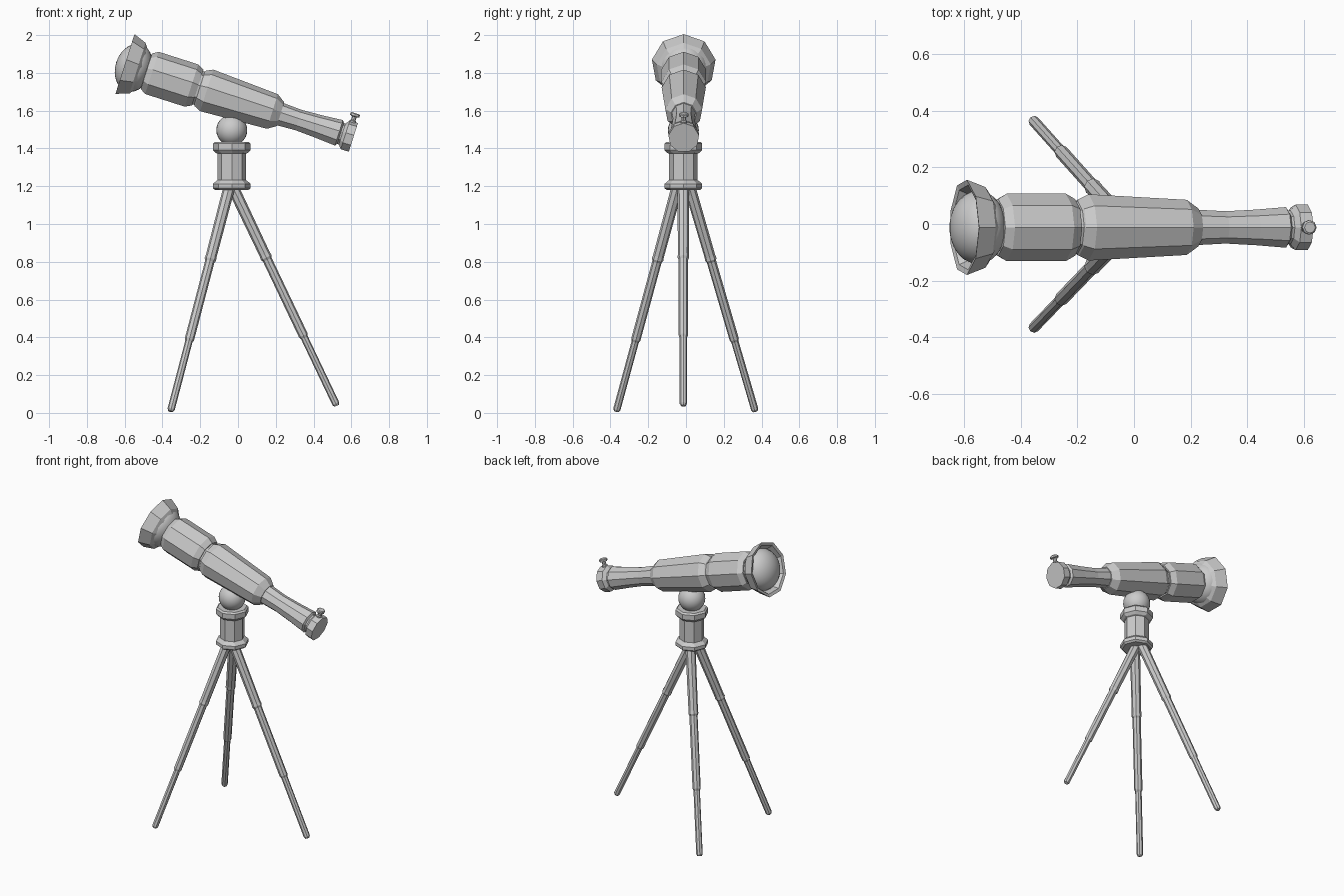
import bpy, bmesh, math
from mathutils import Vector, Matrix

if "Cube" in bpy.data.objects:
    bpy.data.objects.remove(bpy.data.objects["Cube"])


def lathe(name, origin, axis, ref, profile, sides):
    """Faceted solid of revolution; profile is (distance along axis, radius)."""
    origin, axis = Vector(origin), Vector(axis).normalized()
    ref = Vector(ref)
    ref = (ref - axis * ref.dot(axis)).normalized()
    side = axis.cross(ref)
    bm = bmesh.new()
    rings = []
    for t, r in profile:
        ring = []
        for i in range(sides):
            a = 2 * math.pi * i / sides
            ring.append(bm.verts.new(origin + axis * t + (ref * math.cos(a) + side * math.sin(a)) * r))
        rings.append(ring)
    for lo, hi in zip(rings, rings[1:]):
        for i in range(sides):
            j = (i + 1) % sides
            bm.faces.new((lo[i], lo[j], hi[j], hi[i]))
    bm.faces.new(rings[0][::-1])
    bm.faces.new(rings[-1])
    bmesh.ops.recalc_face_normals(bm, faces=bm.faces)
    return finish(name, bm)


def finish(name, bm, smooth=False):
    me = bpy.data.meshes.new(name)
    bm.to_mesh(me)
    bm.free()
    ob = bpy.data.objects.new(name, me)
    bpy.context.collection.objects.link(ob)
    for p in me.polygons:
        p.use_smooth = smooth
    return ob


def ball(name, matrix):
    bm = bmesh.new()
    bmesh.ops.create_uvsphere(bm, u_segments=24, v_segments=14, radius=1, matrix=matrix)
    return finish(name, bm, smooth=True)


# Optical axis, from the eyepiece end up towards the lens
TILT = math.radians(17.7)
E = Vector((0.61, -0.012, 1.456))
U = Vector((-math.cos(TILT), 0, math.sin(TILT)))
N = Vector((math.sin(TILT), 0, math.cos(TILT)))

tube_parts = {
    "eyepiece": [(0, .082), (.045, .082), (.062, .06), (.085, .06)],
    "draw_tube": [(.07, .058), (.08, .073), (.19, .064), (.304, .058), (.42, .064)],
    "rear_barrel": [(.405, .068), (.45, .099), (.815, .119), (.85, .102), (.855, .095), (.88, .095)],
    "front_barrel": [(.865, .102), (.90, .121), (1.12, .121), (1.15, .102), (1.152, .09), (1.19, .09)],
    "lens_hood": [(1.165, .092), (1.175, .11), (1.20, .145), (1.27, .171), (1.265, .152), (1.215, .125)],
}
for part, prof in tube_parts.items():
    lathe(part, E, U, N, prof, 9)

# Bulging lens inside the hood
ball("lens", Matrix.Translation(E + U * 1.22) @ U.to_track_quat('Z', 'Y').to_matrix().to_4x4()
     @ Matrix.Diagonal((.13, .13, .097, 1)))

# Small thumb screw on the eyepiece
lathe("focus_screw", E + U * .028, N, U,
      [(.06, .018), (.085, .018), (.09, .012), (.108, .012), (.112, .026), (.124, .026), (.128, .02)], 8)

# Ball joint and collared column
C = Vector((-0.033, -0.014, 0))
ball("ball_joint", Matrix.Translation(C + Vector((0, 0, 1.497))) @ Matrix.Scale(.082, 4))
lathe("column", C, (0, 0, 1), (1, 0, 0),
      [(1.18, .088), (1.19, .1), (1.212, .1), (1.23, .08), (1.232, .075), (1.372, .075),
       (1.376, .085), (1.392, .1), (1.425, .1), (1.435, .09)], 8)

# Telescopic tripod legs
legs = {
    "front_leg": ((-.045, -.045, 1.2), (-.357, -.369, .008)),
    "back_leg": ((-.045, .018, 1.2), (-.357, .367, .008)),
    "right_leg": ((-.03, -.014, 1.2), (.523, -.014, .038)),
}
for name, (top, foot) in legs.items():
    top, foot = Vector(top), Vector(foot)
    d = foot - top
    L = d.length
    prof = [(0, .031), (.325 * L, .031), (.335 * L, .025), (.68 * L, .025), (.69 * L, .0195),
            (L - .012, .0195), (L, .013)]
    prof[1:1] = [(.31 * L, .029)]
    lathe(name, top, d, (0, 0, 1), prof, 8)
